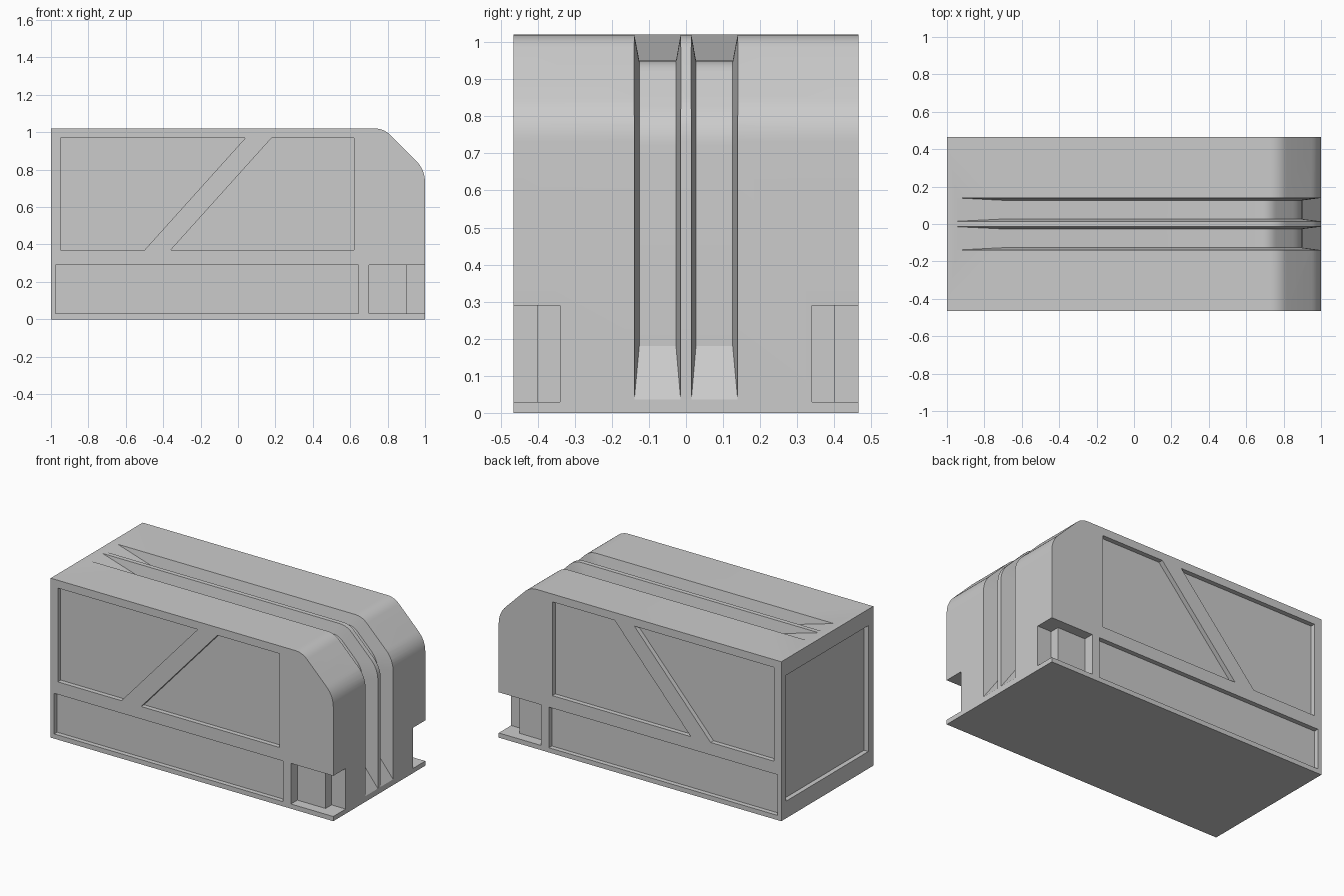
import bpy, bmesh, math
from mathutils import Vector

if "Cube" in bpy.data.objects:
    bpy.data.objects.remove(bpy.data.objects["Cube"])

W = 0.465      # half width
DEPTH = 0.03   # panel recess depth


def round_corner(a, corner, b, n=8):
    a, c, b = Vector(a), Vector(corner), Vector(b)
    return [tuple(a * (1 - t) ** 2 + c * 2 * t * (1 - t) + b * t * t)
            for t in (i / n for i in range(n + 1))]


def loft(bm, start, end):
    """Closed solid between two matching point rings."""
    v0 = [bm.verts.new(p) for p in start]
    v1 = [bm.verts.new(p) for p in end]
    n = len(v0)
    faces = [bm.faces.new(v0), bm.faces.new(v1[::-1])]
    for i in range(n):
        j = (i + 1) % n
        faces.append(bm.faces.new((v0[j], v0[i], v1[i], v1[j])))
    bmesh.ops.recalc_face_normals(bm, faces=faces)


def make_object(name, bm):
    mesh = bpy.data.meshes.new(name)
    bm.to_mesh(mesh)
    bm.free()
    ob = bpy.data.objects.new(name, mesh)
    bpy.context.collection.objects.link(ob)
    return ob


def groove(bm, y0, y1, f0, f1):
    """Channel over roof and nose: wide at the skin, narrower at the floor."""
    outer = [(-0.69, 1.034)]
    outer += round_corner((0.74, 1.034), (0.786, 1.034), (0.82, 1.0), 6)
    outer += round_corner((0.96, 0.86), (1.02, 0.8), (1.02, 0.74), 6) + [(1.02, 0.18)]
    floor = [(-0.69, 0.95)]
    floor += round_corner((0.69, 0.95), (0.73, 0.95), (0.76, 0.92), 6)
    floor += round_corner((0.85, 0.83), (0.9, 0.78), (0.9, 0.72), 6) + [(0.9, 0.18)]
    rings = []
    for o, f in zip(outer, floor):
        pts = [(o[0], y0, o[1]), (o[0], y1, o[1]), (f[0], f1, f[1]), (f[0], f0, f[1])]
        rings.append([bm.verts.new(p) for p in pts])
    faces = []
    for a, b in zip(rings, rings[1:]):
        for i in range(4):
            j = (i + 1) % 4
            faces.append(bm.faces.new((a[i], a[j], b[j], b[i])))
    # ramps running out to the skin at both ends
    for ring, (x, z) in ((rings[0], (-1.0, 1.034)), (rings[-1], (1.02, 0.008))):
        p, q = bm.verts.new((x, y0, z)), bm.verts.new((x, y1, z))
        r0, r1, g1, g0 = ring
        faces += [bm.faces.new((r0, r1, q, p)), bm.faces.new((g0, g1, q, p)),
                  bm.faces.new((r0, g0, p)), bm.faces.new((r1, g1, q))]
    bmesh.ops.recalc_face_normals(bm, faces=faces)


# Body shell
profile = [(-1, 0), (1, 0)]
profile += round_corner((1, 0.73), (1, 0.8), (0.95, 0.85))
profile += round_corner((0.815, 0.985), (0.78, 1.02), (0.73, 1.02)) + [(-1, 1.02)]
bm = bmesh.new()
loft(bm, [(x, -W, z) for x, z in profile], [(x, W, z) for x, z in profile])
body = make_object("vehicle_body", bm)

# Recesses
bm = bmesh.new()
panels = [
    [(-0.95, 0.97), (0.04, 0.97), (-0.50, 0.37), (-0.95, 0.37)],
    [(0.18, 0.97), (0.62, 0.97), (0.62, 0.37), (-0.36, 0.37)],
    [(-0.975, 0.29), (0.645, 0.29), (0.645, 0.03), (-0.975, 0.03)],
]
corner = [(0.70, 0.40), (0.90, 0.40), (0.90, 0.34), (1.1, 0.34), (1.1, 0.6), (0.70, 0.6)]
for s in (-1, 1):
    for p in panels:   # side windows and lower panel
        loft(bm, [(x, s * (W - DEPTH), z) for x, z in p], [(x, s * (W + 0.1), z) for x, z in p])
    # wrap-around corner niche
    loft(bm, [(x, s * y, 0.03) for x, y in corner], [(x, s * y, 0.29) for x, y in corner])
    # roof and nose groove
    groove(bm, s * 0.012, s * 0.142, s * 0.027, s * 0.126)
# rear panel
rear = [(-0.415, 0.11), (0.415, 0.11), (0.415, 0.915), (-0.415, 0.915)]
loft(bm, [(-1 + DEPTH, y, z) for y, z in rear], [(-1.1, y, z) for y, z in rear])
cutter = make_object("recess_cutter", bm)
cutter.hide_render = True

mod = body.modifiers.new("recesses", 'BOOLEAN')
mod.operation = 'DIFFERENCE'
mod.solver = 'EXACT'
mod.object = cutter
bpy.context.view_layer.objects.active = body
body.select_set(True)
bpy.ops.object.modifier_apply(modifier=mod.name)
bpy.data.objects.remove(cutter)
bpy.ops.object.shade_smooth_by_angle(angle=math.radians(25))
